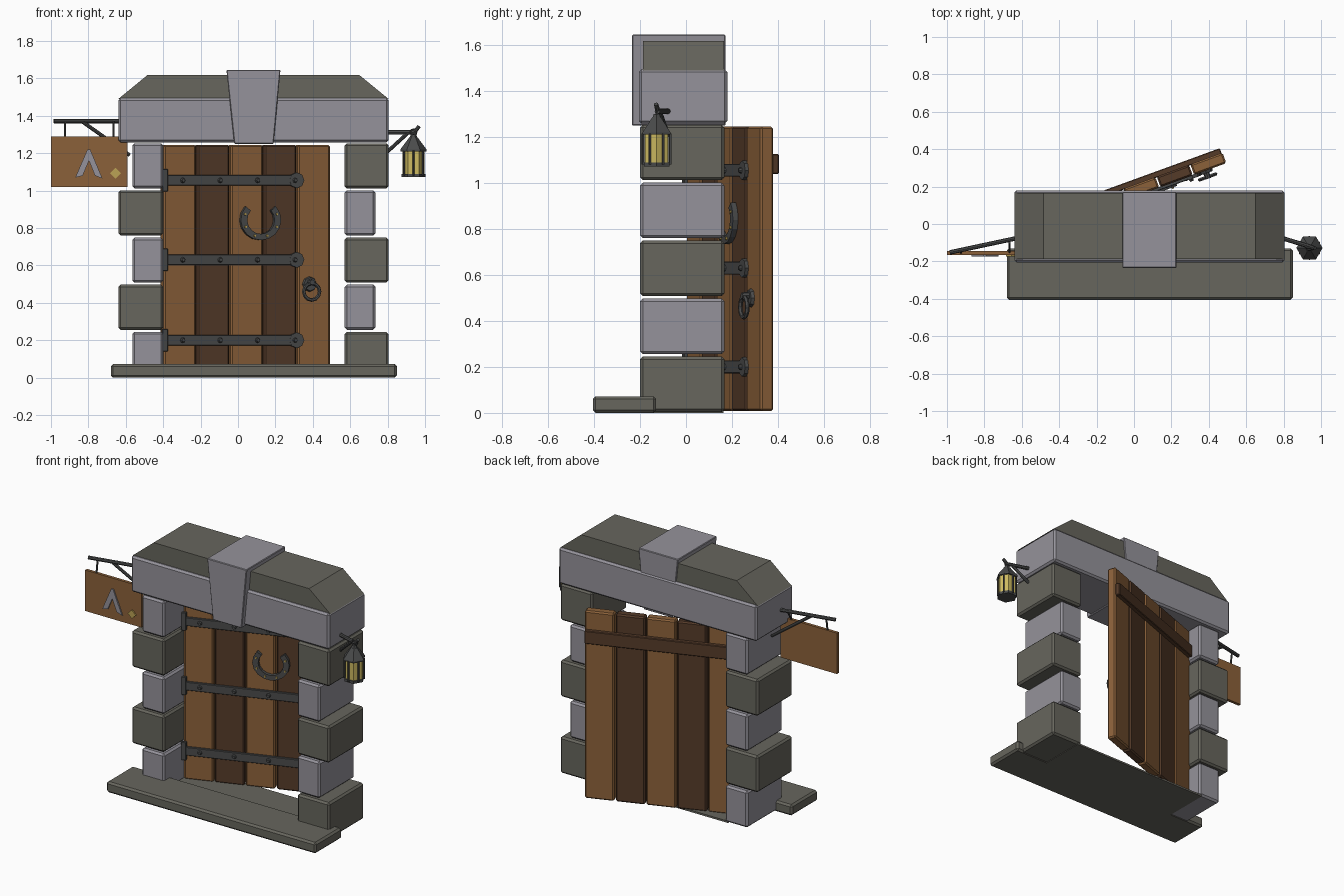
import bpy, bmesh, math
from mathutils import Matrix, Vector

if "Cube" in bpy.data.objects:
    bpy.data.objects.remove(bpy.data.objects["Cube"])

def material(name, r, g, b):
    m = bpy.data.materials.new(name)
    m.diffuse_color = (r, g, b, 1)
    m.use_nodes = True
    m.node_tree.nodes["Principled BSDF"].inputs["Base Color"].default_value = m.diffuse_color
    return m

LIGHT = material("light_stone", .30, .29, .325)
DARK = material("dark_stone", .135, .132, .11)
WOOD = material("light_wood", .26, .12, .042)
BROWN = material("dark_wood", .09, .043, .022)
METAL = material("iron", .068, .07, .07)
BRASS = material("brass", .50, .36, .09)
GLASS = material("lamp_glass", .62, .50, .12)

def finish(name, bm, mat, matrix=None):
    if matrix:
        bm.transform(matrix)
    bmesh.ops.recalc_face_normals(bm, faces=bm.faces)
    me = bpy.data.meshes.new(name)
    bm.to_mesh(me)
    bm.free()
    me.materials.append(mat)
    ob = bpy.data.objects.new(name, me)
    bpy.context.collection.objects.link(ob)
    return ob

def bevel_all(bm, width):
    if width:
        bmesh.ops.bevel(bm, geom=bm.edges[:], offset=width, segments=1, affect='EDGES')

def box(name, lo, hi, mat, bevel=0, matrix=None):
    bm = bmesh.new()
    bmesh.ops.create_cube(bm, size=1)
    for v in bm.verts:
        v.co = [(a + b) / 2 + c * (b - a) for a, b, c in zip(lo, hi, v.co)]
    bevel_all(bm, bevel)
    return finish(name, bm, mat, matrix)

def prism(name, pts, y0, y1, mat, bevel=0, matrix=None):
    """Extrude an x-z outline along y."""
    bm = bmesh.new()
    a = [bm.verts.new((x, y0, z)) for x, z in pts]
    b = [bm.verts.new((x, y1, z)) for x, z in pts]
    bm.faces.new(a)
    bm.faces.new(b[::-1])
    for i in range(len(pts)):
        j = (i + 1) % len(pts)
        bm.faces.new((a[i], b[i], b[j], a[j]))
    bevel_all(bm, bevel)
    return finish(name, bm, mat, matrix)

def cone(name, p, q, r1, r2, mat, sides=8, matrix=None):
    """Cylinder or cone from p to q."""
    p, q = Vector(p), Vector(q)
    bm = bmesh.new()
    bmesh.ops.create_cone(bm, cap_ends=True, segments=sides, radius1=r1, radius2=r2, depth=(q - p).length)
    bm.transform(Matrix.Translation((p + q) / 2) @ (q - p).to_track_quat('Z', 'Y').to_matrix().to_4x4())
    return finish(name, bm, mat, matrix)

def ring(name, centre, radius, tube, mat, matrix=None, n=12, k=6):
    """Upright ring in the x-z plane."""
    bm = bmesh.new()
    loops = []
    for i in range(n):
        a = math.tau * i / n
        loops.append([bm.verts.new((
            centre[0] + math.cos(a) * (radius + tube * math.cos(math.tau * j / k)),
            centre[1] + tube * math.sin(math.tau * j / k),
            centre[2] + math.sin(a) * (radius + tube * math.cos(math.tau * j / k)))) for j in range(k)])
    for i in range(n):
        for j in range(k):
            s, t = loops[i], loops[(i + 1) % n]
            bm.faces.new((s[j], s[(j + 1) % k], t[(j + 1) % k], t[j]))
    return finish(name, bm, mat, matrix)

# Doorstep and thin sill
box("doorstep", (-.68, -.405, 0), (.85, -.13, .072), DARK, .012)
box("sill", (-.42, -.2, 0), (.6, .163, .012), DARK)

# Pillars of alternating long and short blocks
for i in range(5):
    z0 = .004 + i * .252
    z1 = z0 + .241
    long_right = i % 2 == 0
    box("right_pillar_block", (.57, -.2, z0), (.805 if long_right else .735, .167, z1),
        DARK if long_right else LIGHT, .012)
    box("left_pillar_block", (-.565 if long_right else -.64, -.2, z0), (-.4, .167, z1),
        LIGHT if long_right else DARK, .012)

# Lintel, sloped caps and keystone
box("lintel", (-.64, -.205, 1.258), (.805, .18, 1.495), LIGHT, .012)
prism("left_cap", [(-.64, 1.49), (-.485, 1.617), (.05, 1.617), (.05, 1.49)], -.187, .165, DARK)
prism("right_cap", [(.805, 1.49), (.65, 1.617), (.1, 1.617), (.1, 1.49)], -.187, .165, DARK)
prism("keystone", [(-.02, 1.25), (.19, 1.25), (.227, 1.645), (-.062, 1.645)], -.235, .172, LIGHT, .004)

# Door standing ajar: local x runs along the door, y through it
DOOR = Matrix.Translation((-.4, 0, 0)) @ Matrix.Rotation(math.radians(20), 4, 'Z')
C = math.cos(math.radians(20))
for i in range(5):
    box("door_plank", (i * .191 + .004, 0, .008), (i * .191 + .187, .06, 1.245),
        BROWN if i % 2 else WOOD, .009, DOOR)
box("door_batten", (.03, .055, 1.04), (.945, .087, 1.125), BROWN, .004, DOOR)

# Iron straps with round ends, hinge plates and rivets
for z in (.2, .63, 1.055):
    box("door_strap", (0, -.014, z - .028), (.76, .004, z + .028), METAL, .003, DOOR)
    cone("strap_end", (.755, -.016, z), (.755, .004, z), .042, .042, METAL, 8, DOOR)
    box("hinge_plate", (-.01, -.017, z - .06), (.022, .004, z + .06), METAL, .003, DOOR)
    for x in (-.3, -.1, .1, .3):
        u = (x + .4) / C
        cone("strap_rivet", (u, -.01, z), (u, -.028, z), .016, .009, METAL, 8, DOOR)

# Horseshoe with brass nails
U, Z = .515 / C, .843
angles = [math.radians(-222 + 264 * i / 12) for i in range(13)]
outline = [(U + .115 * math.cos(a), Z + .108 * math.sin(a)) for a in angles]
outline += [(U + .078 * math.cos(a), Z + .075 * math.sin(a)) for a in angles[::-1]]
prism("horseshoe", outline, -.024, .002, METAL, 0, DOOR)
for i in (1, 3, 5, 7, 9, 11):
    x, z = U + .096 * math.cos(angles[i]), Z + .091 * math.sin(angles[i])
    cone("horseshoe_nail", (x, -.022, z), (x, -.03, z), .008, .006, BRASS, 6, DOOR)

# Ring pull
U = .782 / C
cone("pull_plate", (U, .002, .5), (U, -.014, .5), .042, .036, METAL, 8, DOOR)
cone("pull_stud", (U, -.01, .51), (U, -.045, .51), .017, .014, METAL, 8, DOOR)
ring("pull_ring", (U, -.035, .46), .045, .01, METAL, DOOR)

# Hanging sign with bracket
box("sign_board", (-1, -.165, 1.02), (-.59, -.145, 1.29), WOOD)
prism("sign_tent", [(-.87, 1.07), (-.805, 1.22), (-.79, 1.22), (-.725, 1.065), (-.765, 1.08),
                    (-.797, 1.16), (-.83, 1.08)], -.174, -.164, LIGHT)
prism("sign_diamond", [(-.685, 1.093), (-.655, 1.122), (-.625, 1.093), (-.655, 1.064)], -.173, -.164, BRASS)
cone("sign_bar", (-.985, -.152, 1.372), (-.6, -.07, 1.372), .012, .012, METAL)
cone("sign_brace", (-.83, -.12, 1.367), (-.58, -.066, 1.19), .01, .01, METAL)
for x, y in ((-.925, -.142), (-.665, -.1)):
    cone("sign_hanger", (x, y, 1.37), (x, -.155, 1.28), .006, .006, METAL, 6)

# Lantern bracket
LX, LY = .938, -.128
cone("lantern_bar", (.79, -.075, 1.312), (.955, -.125, 1.312), .012, .012, METAL)
cone("lantern_brace", (.79, -.075, 1.2), (.905, -.112, 1.305), .01, .01, METAL)
cone("lantern_bar_tip", (.94, -.122, 1.31), (.968, -.13, 1.343), .012, .01, METAL)

# Six-sided lantern
def level(name, z0, z1, r1, r2, mat):
    spin = Matrix.Translation((LX, LY, 0)) @ Matrix.Rotation(math.radians(30), 4, 'Z')
    cone(name, (0, 0, z0), (0, 0, z1), r1, r2, mat, 6, spin)

level("lantern_base", 1.072, 1.09, .064, .064, METAL)
level("lantern_glass", 1.088, 1.215, .058, .058, GLASS)
level("lantern_rim", 1.21, 1.22, .07, .07, METAL)
level("lantern_roof", 1.22, 1.285, .07, .022, METAL)
level("lantern_cap", 1.285, 1.3, .02, .014, METAL)
ring("lantern_loop", (LX, LY, 1.312), .016, .005, METAL, None, 8, 5)
for i in range(6):
    a = math.tau * i / 6
    x, y = LX + .059 * math.sin(a), LY + .059 * math.cos(a)
    cone("lantern_post", (x, y, 1.08), (x, y, 1.215), .006, .006, METAL, 5)
